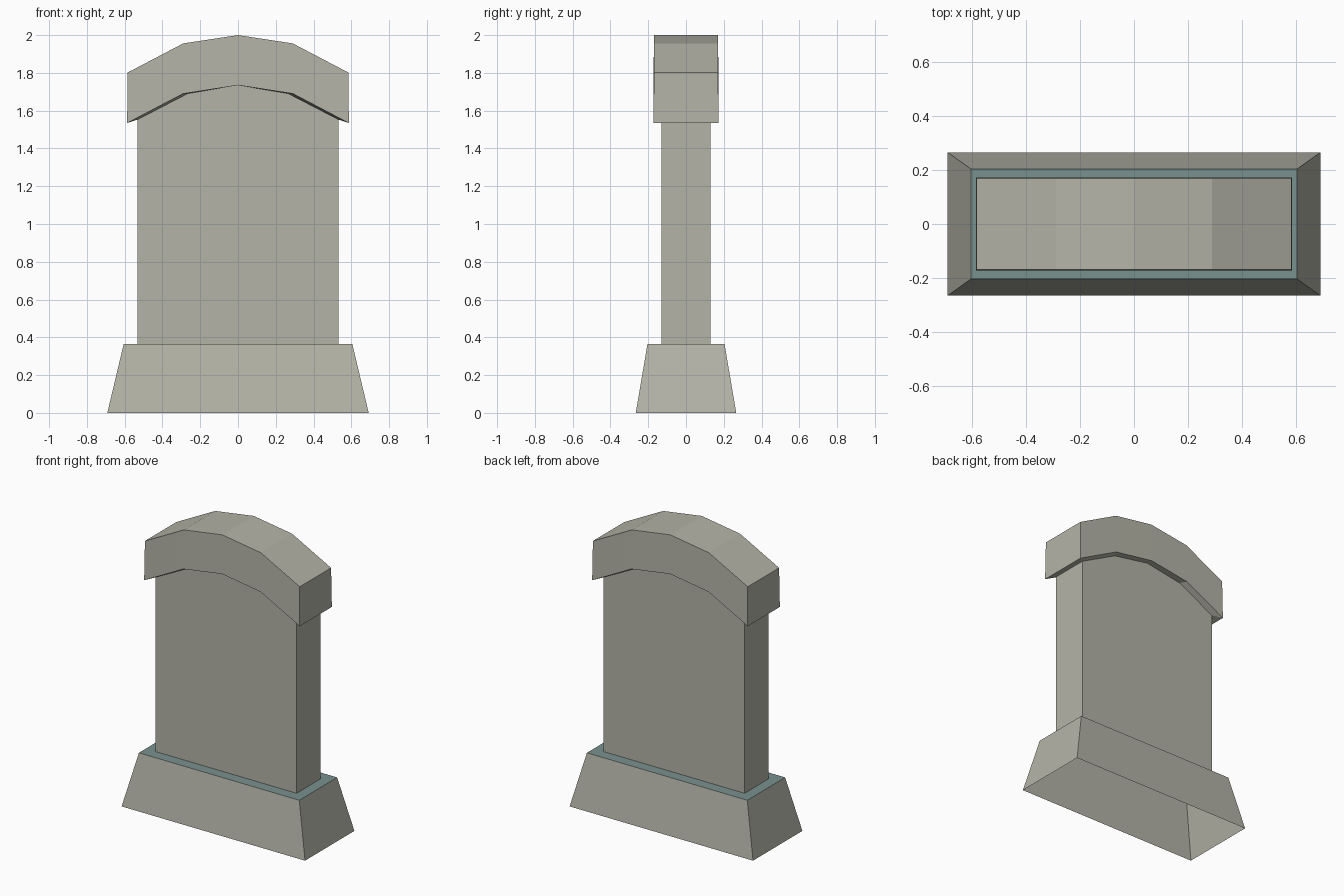
import bpy

if "Cube" in bpy.data.objects:
    bpy.data.objects.remove(bpy.data.objects["Cube"])


def material(name, rgb):
    m = bpy.data.materials.new(name)
    m.diffuse_color = (*rgb, 1.0)
    m.use_nodes = True
    m.node_tree.nodes["Principled BSDF"].inputs["Base Color"].default_value = m.diffuse_color
    return m


stone = material("warm grey stone", (0.456, 0.456, 0.392))
ledge_paint = material("blue grey ledge", (0.190, 0.283, 0.275))


def ring(half_profile, y):
    """Closed loop from a mirrored half profile (x, z), centre outward: front then back."""
    left = [(-x, z) for x, z in reversed(half_profile) if x > 0]
    line = left + list(half_profile)
    return [(x, -y, z) for x, z in line] + [(x, y, z) for x, z in reversed(line)]


def loft(name, rings, mats, mat_rule=(), cap_top=False):
    n = len(rings[0])
    verts = [v for r in rings for v in r]
    faces, slots = [], []
    for k in range(len(rings) - 1):
        for i in range(n):
            j = (i + 1) % n
            faces.append((k * n + i, k * n + j, (k + 1) * n + j, (k + 1) * n + i))
            slots.append(1 if k in mat_rule else 0)
    if cap_top:
        o = (len(rings) - 1) * n
        for i in range(n // 2 - 1):
            faces.append((o + i, o + i + 1, o + n - 2 - i, o + n - 1 - i))
            slots.append(0)
    mesh = bpy.data.meshes.new(name)
    mesh.from_pydata(verts, [], faces)
    for m in mats:
        mesh.materials.append(m)
    for p, s in zip(mesh.polygons, slots):
        p.material_index = s
    mesh.update()
    obj = bpy.data.objects.new(name, mesh)
    bpy.context.collection.objects.link(obj)
    return obj


SLAB_X, SLAB_Y, BASE_Z = 0.533, 0.13, 0.365

# Tapered plinth, open underneath, with a coloured ledge on top
loft("base", [
    ring([(0.692, 0.0)], 0.266),
    ring([(0.605, BASE_Z)], 0.204),
    ring([(SLAB_X, BASE_Z)], SLAB_Y),
], [stone, ledge_paint], mat_rule=(1,))

# Upright slab whose top follows the arch
slab_top = ring([(0, 1.735), (0.266, 1.69), (SLAB_X, 1.552)], SLAB_Y)
slab_foot = [(x, y, BASE_Z) for x, y, z in slab_top]
loft("slab", [slab_foot, slab_top], [stone])

# Overhanging faceted arch cap: underside, sides and top
loft("arched_cap", [
    slab_top,
    ring([(0, 1.735), (0.292, 1.69), (0.587, 1.535)], 0.173),
    ring([(0, 2.0), (0.290, 1.956), (0.584, 1.802)], 0.169),
], [stone], cap_top=True)
